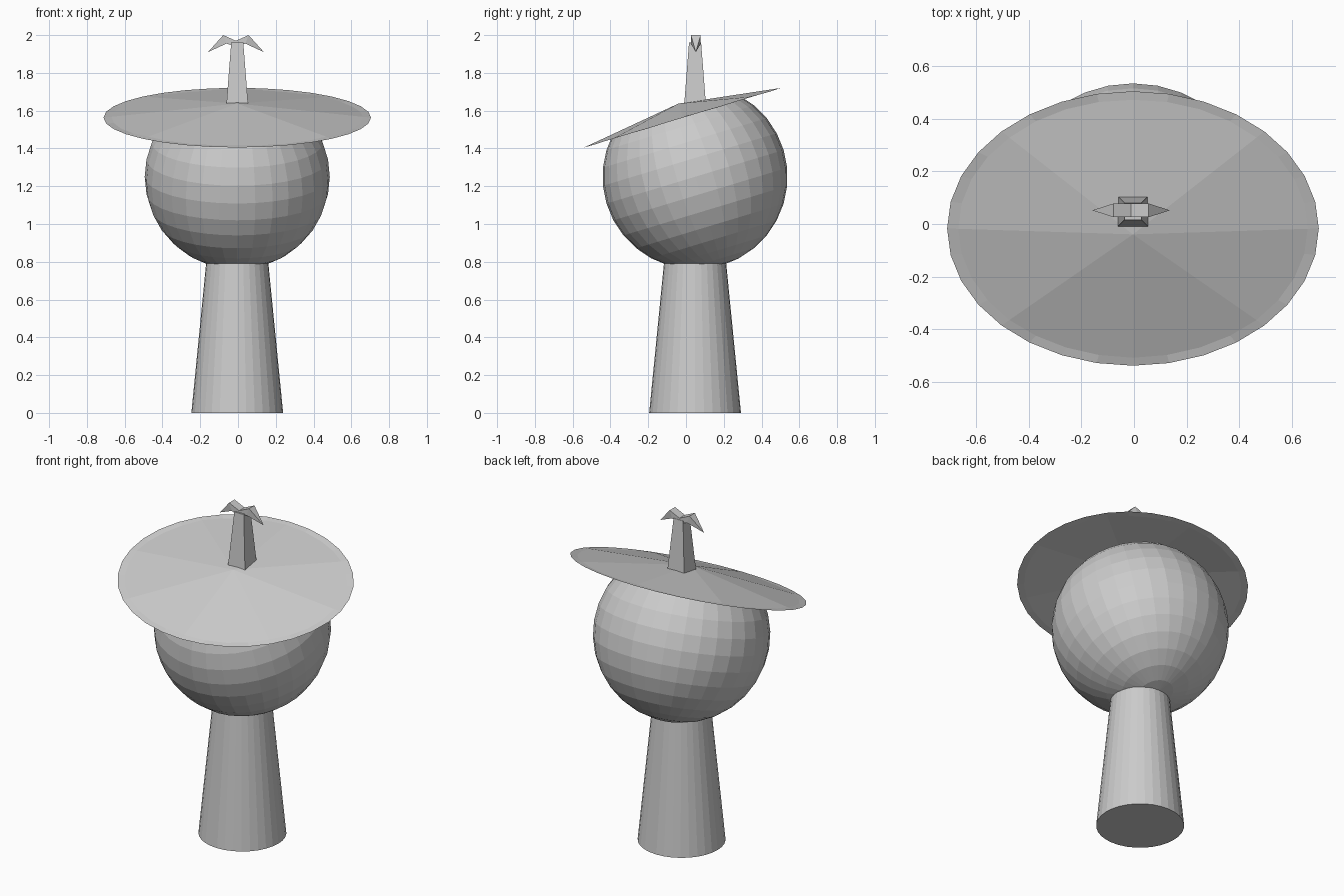
import bpy, bmesh
from math import sin, cos, pi, radians
from mathutils import Matrix

cube = bpy.data.objects.get("Cube")
if cube:
    bpy.data.objects.remove(cube, do_unlink=True)

grey = bpy.data.materials.new("plain grey")
grey.use_nodes = True
colour = (0.6, 0.6, 0.6, 1)
grey.diffuse_color = colour
grey.node_tree.nodes["Principled BSDF"].inputs["Base Color"].default_value = colour

CENTRE_X, CENTRE_Y = -0.004, 0.048
TILT = Matrix.Rotation(radians(16.8), 4, 'X')


def finish(name, bm, matrix):
    bmesh.ops.recalc_face_normals(bm, faces=bm.faces)
    bm.transform(matrix)
    mesh = bpy.data.meshes.new(name)
    bm.to_mesh(mesh)
    bm.free()
    mesh.materials.append(grey)
    obj = bpy.data.objects.new(name, mesh)
    bpy.context.collection.objects.link(obj)
    return obj


def place(z, y=CENTRE_Y):
    return Matrix.Translation((CENTRE_X, y, z))


# Tapered body
bm = bmesh.new()
bmesh.ops.create_cone(bm, cap_ends=True, segments=32, radius1=0.243,
                      radius2=0.16, depth=0.84)
finish("body", bm, place(0.42))

# Tilted round head, open where the hat covers it
bm = bmesh.new()
bmesh.ops.create_uvsphere(bm, u_segments=32, v_segments=16, radius=0.49)
bmesh.ops.bisect_plane(bm, geom=bm.verts[:] + bm.edges[:] + bm.faces[:],
                       plane_co=(0, 0, 0.325), plane_no=(0, 0, 1), clear_outer=True)
finish("head", bm, place(1.25) @ TILT)

# Wide oval hat: eight flat wedges running into a level rim
bm = bmesh.new()
peak, sides = 0.078, 32
apex = bm.verts.new((0, 0, peak))
inner, rim = [], []
for i in range(sides):
    a = 2 * pi * i / sides
    wedge = cos(a % (pi / 4) - pi / 8) / cos(pi / 8)
    x, y = 0.708 * cos(a), 0.546 * sin(a)
    inner.append(bm.verts.new((x * 0.94, y * 0.94, peak * (1 - 0.94 * wedge))))
    rim.append(bm.verts.new((x, y, 0)))
for i in range(sides):
    j = (i + 1) % sides
    bm.faces.new((apex, inner[i], inner[j]))
    bm.faces.new((inner[i], rim[i], rim[j], inner[j]))
finish("hat", bm, place(1.563, -0.017) @ TILT)

# Square tapering stem
bm = bmesh.new()
bmesh.ops.create_cube(bm, size=1)
for v in bm.verts:
    top = v.co.z > 0
    half = 0.032 if top else 0.06
    v.co.x = half if v.co.x > 0 else -half
    v.co.y = half if v.co.y > 0 else -half
    v.co.z = 1.96 if top else 1.6
finish("stem", bm, place(0))

# Two drooping leaves, each a bent strip ending in a point
for name, side in (("left_leaf", 1), ("right_leaf", -1)):
    bm = bmesh.new()
    outline = [(0, 1.94), (0, 1.97), (0.067, 2.0), (0.05, 1.955)]
    front, back = [[bm.verts.new((side * x, y, z)) for x, z in outline]
                   for y in (-0.026, 0.026)]
    tip = bm.verts.new((side * 0.148, 0, 1.91))
    bm.faces.new(front)
    bm.faces.new(back)
    for i in (0, 1, 3):
        j = (i + 1) % 4
        bm.faces.new((front[i], front[j], back[j], back[i]))
    for a, b in ((front[2], front[3]), (back[2], back[3]),
                 (front[2], back[2]), (front[3], back[3])):
        bm.faces.new((a, b, tip))
    finish(name, bm, place(0) @ Matrix.Translation((-0.007, 0.004, 0)))
